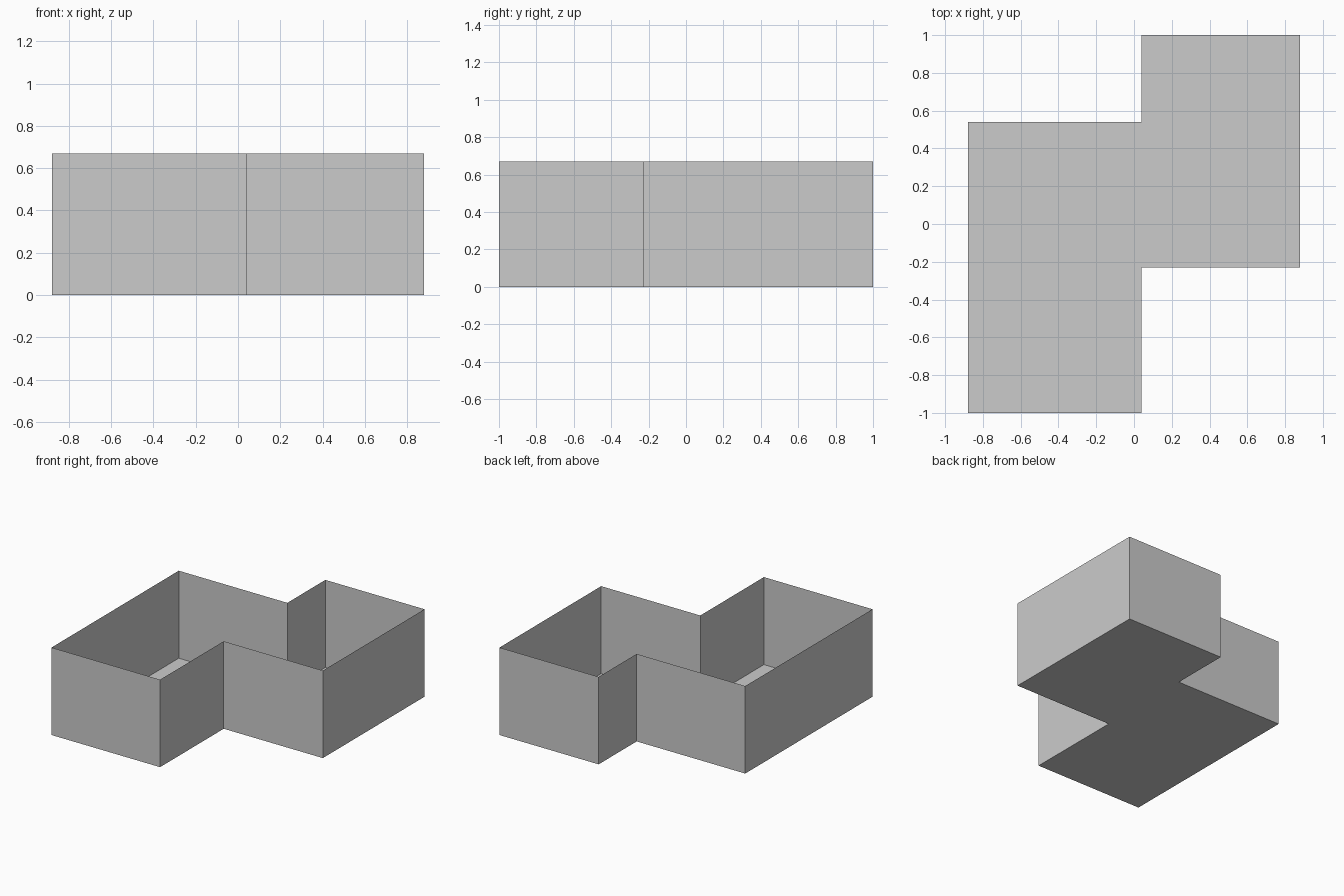
import bpy
import bmesh

cube = bpy.data.objects.get("Cube")
if cube:
    bpy.data.objects.remove(cube, do_unlink=True)

HEIGHT = 0.67
# Stepped floor plan, counter-clockwise from the front right corner
OUTLINE = [(-0.88, -1), (0.04, -1), (0.04, -0.23), (0.88, -0.23),
           (0.88, 1), (0.04, 1), (0.04, 0.54), (-0.88, 0.54)]

# Plain grey
grey = bpy.data.materials.new("light_grey")
grey.use_nodes = True
colour = (0.6, 0.6, 0.6, 1)
grey.diffuse_color = colour
grey.node_tree.nodes["Principled BSDF"].inputs["Base Color"].default_value = colour


def add_object(name, bm):
    mesh = bpy.data.meshes.new(name)
    bm.to_mesh(mesh)
    bm.free()
    mesh.materials.append(grey)
    obj = bpy.data.objects.new(name, mesh)
    bpy.context.collection.objects.link(obj)
    return obj


# Floor: one thin sheet facing down
bm = bmesh.new()
bm.faces.new([bm.verts.new((x, y, 0)) for x, y in reversed(OUTLINE)])
add_object("floor", bm)

# Walls: thin sheets around the outline, open at the top, facing out
bm = bmesh.new()
lower = [bm.verts.new((x, y, 0)) for x, y in OUTLINE]
upper = [bm.verts.new((x, y, HEIGHT)) for x, y in OUTLINE]
for i in range(len(OUTLINE)):
    j = (i + 1) % len(OUTLINE)
    bm.faces.new((lower[i], lower[j], upper[j], upper[i]))
add_object("walls", bm)
